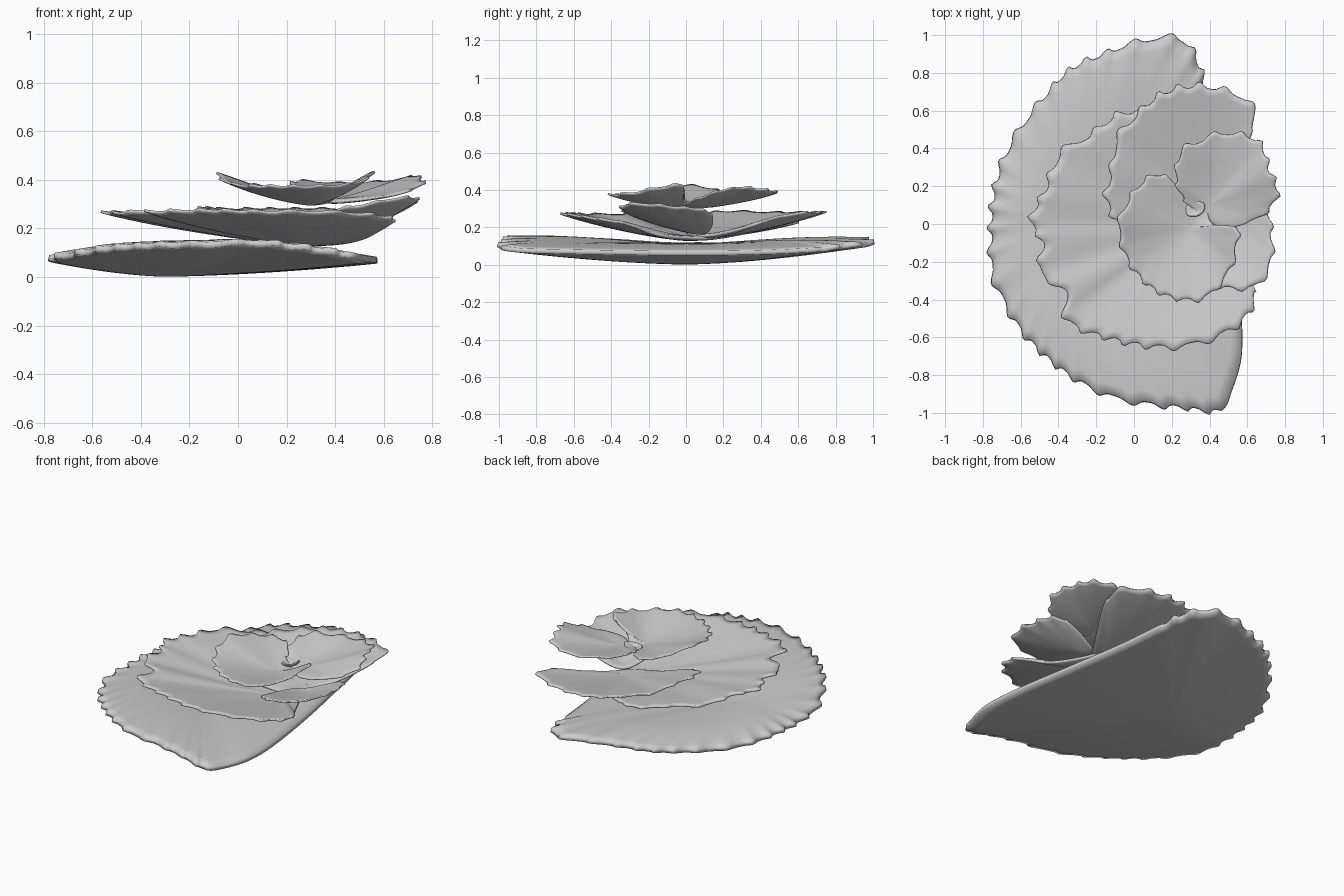
import bpy, bmesh, math, random
from mathutils import Vector
from mathutils.geometry import interpolate_bezier

random.seed(4)


def smooth_loop(pts, n_rim, step=0.018):
    """Closed smooth curve; returns points, arc length, and scallop weight."""
    out, dist, n = [], 0.0, len(pts)
    for i in range(n):
        a, b, c, d = (pts[(i + k) % n] for k in (-1, 0, 1, 2))
        L = (c - b).length
        t1 = (c - a).normalized() * L / 3
        t2 = (d - b).normalized() * L / 3
        k = max(2, round(L / step))
        seg = interpolate_bezier(b, b + t1, c - t2, c, k + 1)[:-1]
        for p in seg:
            out.append((p, dist, 1.0 if i < n_rim - 1 else 0.0))
            dist += L / k
    return out


def plate(name, centre, rim, cut, power=1.5, thick=0.028, wave=0.14, amp=0.016,
          ribs=0.004, taper=(0.6, 6), offset=0):
    """Dished fan with a scalloped, thinned rim and a plain inner edge."""
    c = Vector(centre)
    pts = [Vector(p) for p in rim + cut]
    loop = smooth_loop(pts, len(rim))
    phase = random.random()
    rings = 16
    bm = bmesh.new()
    hub = bm.verts.new(c)
    rows = []
    for p, s, w in loop:
        ph = s / wave + phase + 0.3 * math.sin(s * 7)
        tooth = math.cos(2 * math.pi * ph) + 0.25 * math.cos(4 * math.pi * ph) - 0.2
        d = Vector((p.x - c.x, p.y - c.y, 0))
        u = d.normalized() if d.length > 1e-5 else Vector()
        row = []
        for r in range(1, rings + 1):
            t = r / rings
            q = c + d * t + u * w * amp * tooth * t ** 7
            q.z = c.z + (p.z - c.z) * t ** power + w * ribs * tooth * t ** 9
            row.append(bm.verts.new(q))
        rows.append(row)
    for i, a in enumerate(rows):
        b = rows[(i + 1) % len(rows)]
        bm.faces.new((hub, a[0], b[0]))
        for r in range(rings - 1):
            bm.faces.new((a[r], a[r + 1], b[r + 1], b[r]))
    bmesh.ops.recalc_face_normals(bm, faces=bm.faces)
    if sum(f.normal.z for f in bm.faces) < 0:
        bmesh.ops.reverse_faces(bm, faces=bm.faces)
    me = bpy.data.meshes.new(name)
    bm.to_mesh(me)
    bm.free()
    for f in me.polygons:
        f.use_smooth = True
    ob = bpy.data.objects.new(name, me)
    bpy.context.collection.objects.link(ob)
    # Thickness falls off towards the rim
    grp = ob.vertex_groups.new(name="thickness")
    grp.add([0], 1.0, 'REPLACE')
    for i in range(1, len(me.vertices)):
        t = ((i - 1) % rings + 1) / rings
        grp.add([i], 1 - taper[0] * t ** taper[1], 'REPLACE')
    sol = ob.modifiers.new("thickness", 'SOLIDIFY')
    sol.thickness = thick
    sol.offset = offset
    sol.vertex_group = grp.name
    return ob


# Broad, cushion-like bottom plate with a straight inner edge
plate("bottom_plate", (-0.3, 0, 0.002),
      [(0.38, 0.72, 0.07), (0.34, 0.87, 0.09), (0.25, 0.985, 0.10), (0.04, 0.975, 0.12),
       (-0.15, 0.91, 0.115), (-0.33, 0.83, 0.10), (-0.46, 0.70, 0.08), (-0.6, 0.52, 0.062),
       (-0.70, 0.34, 0.06), (-0.755, 0.13, 0.065), (-0.765, -0.06, 0.06), (-0.755, -0.27, 0.07),
       (-0.67, -0.46, 0.085), (-0.56, -0.62, 0.105), (-0.34, -0.81, 0.12), (-0.12, -0.92, 0.125),
       (0.08, -0.96, 0.13), (0.28, -0.98, 0.11), (0.46, -0.99, 0.08)],
      [(0.52, -0.88, 0.065), (0.57, -0.7, 0.06), (0.565, -0.45, 0.055), (0.5, 0, 0.05), (0.43, 0.4, 0.055)],
      power=1.6, thick=0.11, taper=(0.78, 3), offset=1)

# Middle plate
plate("middle_plate", (0.3, 0.0, 0.142),
      [(0.64, -0.35, 0.23), (0.62, -0.46, 0.245), (0.52, -0.56, 0.26), (0.32, -0.64, 0.27),
       (0.12, -0.655, 0.27), (-0.13, -0.61, 0.275), (-0.36, -0.51, 0.27), (-0.37, -0.36, 0.27),
       (-0.5, -0.26, 0.265), (-0.49, -0.1, 0.265), (-0.55, 0.02, 0.265), (-0.48, 0.17, 0.265),
       (-0.39, 0.38, 0.25), (-0.24, 0.47, 0.24), (-0.07, 0.59, 0.23), (0.08, 0.57, 0.22)],
      [(0.25, 0.45, 0.2), (0.36, 0.2, 0.15), (0.43, 0.03, 0.145), (0.53, -0.17, 0.165)],
      power=1.35)

# Rear plate
plate("rear_plate", (0.34, 0.14, 0.155),
      [(-0.07, 0.0, 0.25), (-0.15, 0.13, 0.28), (-0.12, 0.3, 0.285), (-0.09, 0.46, 0.28),
       (0.02, 0.59, 0.28), (0.14, 0.69, 0.28), (0.3, 0.735, 0.28), (0.47, 0.715, 0.28),
       (0.62, 0.64, 0.28), (0.63, 0.5, 0.26)],
      [(0.56, 0.35, 0.21), (0.45, 0.17, 0.165), (0.36, 0.05, 0.155), (0.15, 0.0, 0.18)],
      power=1.3, thick=0.026)

# Right-hand lobe
plate("right_lobe", (0.42, 0.06, 0.175),
      [(0.64, 0.14, 0.27), (0.71, 0.07, 0.30), (0.73, -0.05, 0.31), (0.73, -0.19, 0.325),
       (0.66, -0.32, 0.325), (0.53, -0.345, 0.30), (0.38, -0.3, 0.27)],
      [(0.33, -0.15, 0.22), (0.35, 0.05, 0.18), (0.43, 0.12, 0.18)],
      power=1.2, thick=0.024, wave=0.12, amp=0.012)

# Upper right petal
plate("upper_right_petal", (0.4, 0.1, 0.315),
      [(0.27, 0.12, 0.335), (0.22, 0.23, 0.375), (0.25, 0.39, 0.395), (0.34, 0.44, 0.39),
       (0.47, 0.485, 0.385), (0.66, 0.44, 0.40), (0.72, 0.29, 0.415), (0.765, 0.16, 0.39),
       (0.69, 0.05, 0.35), (0.59, 0.0, 0.33)],
      [(0.47, -0.02, 0.315), (0.38, 0.03, 0.31), (0.33, 0.07, 0.32)],
      power=1.3, thick=0.022, wave=0.12, amp=0.013)

# Upper left petal, curled up on the right
plate("upper_left_petal", (0.3, -0.02, 0.305),
      [(0.22, 0.22, 0.35), (0.12, 0.265, 0.37), (0.02, 0.2, 0.39), (-0.08, 0.02, 0.425),
       (-0.065, -0.12, 0.4), (0.0, -0.25, 0.38), (0.14, -0.37, 0.375), (0.34, -0.405, 0.375),
       (0.44, -0.34, 0.38), (0.51, -0.24, 0.395), (0.545, -0.12, 0.42), (0.54, -0.02, 0.425)],
      [(0.46, -0.02, 0.37), (0.4, 0.02, 0.33), (0.38, 0.09, 0.315), (0.29, 0.12, 0.32)],
      power=1.4, thick=0.022, wave=0.12, amp=0.012)

# Small curled lip at the heart
plate("curled_lip", (0.33, 0.07, 0.32),
      [(0.28, 0.05, 0.33), (0.31, 0.04, 0.335), (0.35, 0.05, 0.34), (0.375, 0.1, 0.35)],
      [(0.33, 0.12, 0.33), (0.28, 0.1, 0.325)],
      power=1.2, thick=0.014, amp=0.0, ribs=0.0)
